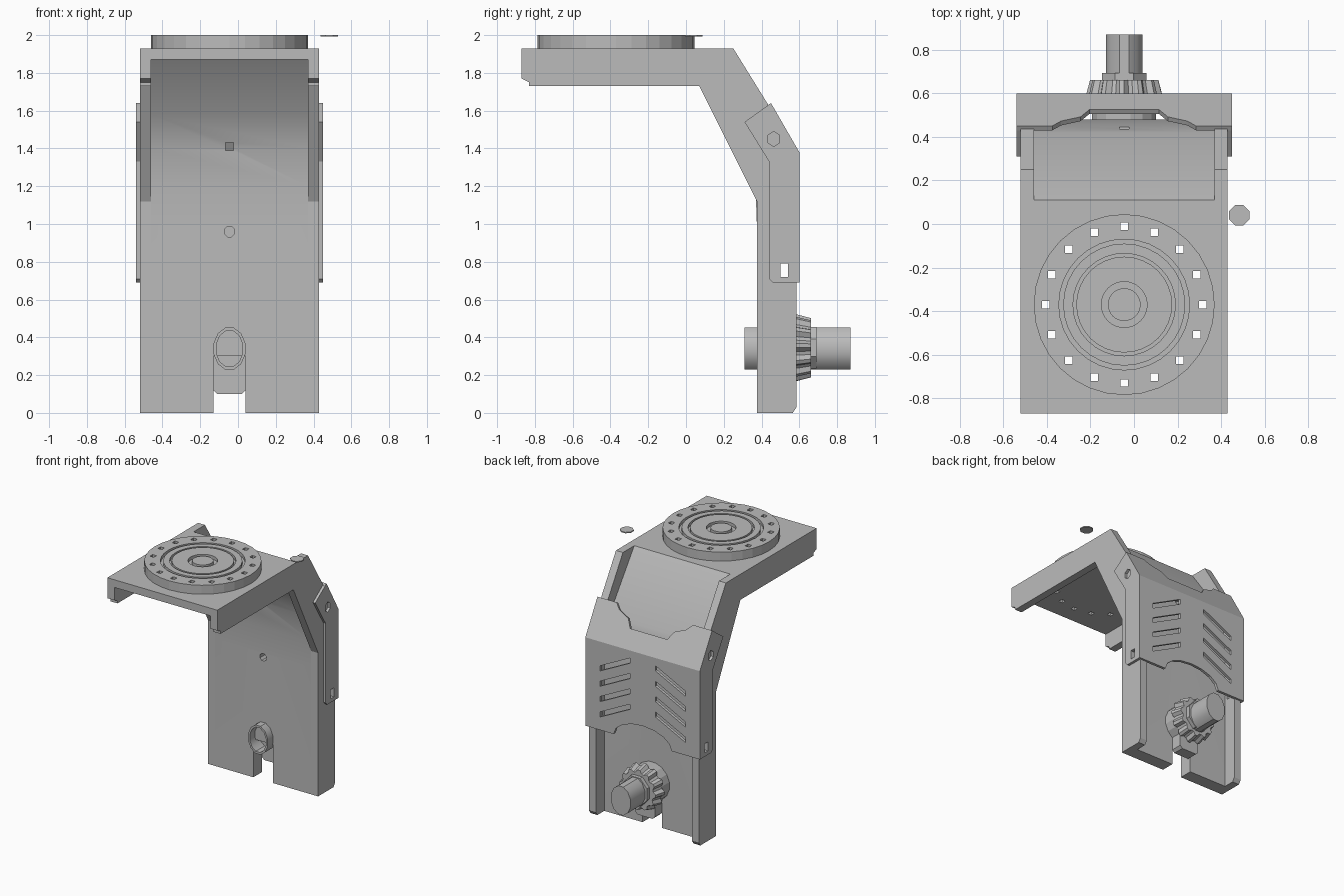
import bpy, bmesh, math
from mathutils import Vector

cube = bpy.data.objects.get("Cube")
if cube:
    bpy.data.objects.remove(cube, do_unlink=True)

grey = bpy.data.materials.new("plain_grey")
grey.use_nodes = True
grey.diffuse_color = (0.5, 0.5, 0.5, 1)
grey.node_tree.nodes["Principled BSDF"].inputs["Base Color"].default_value = (0.5, 0.5, 0.5, 1)

CX = -0.045            # middle of the bracket
XL, XR = -0.52, 0.43   # outer side faces
WALL = 0.06


def prism(bm, pts, offset, taper=1.0):
    """Extrude a planar outline by an offset, optionally scaling the far end."""
    face = bm.faces.new([bm.verts.new(p) for p in pts])
    ext = bmesh.ops.extrude_face_region(bm, geom=[face])
    far = [v for v in ext["geom"] if isinstance(v, bmesh.types.BMVert)]
    mid = sum((v.co for v in far), Vector()) / len(far)
    for v in far:
        v.co = mid + (v.co - mid) * taper + Vector(offset)


def finish(bm, name):
    bmesh.ops.recalc_face_normals(bm, faces=bm.faces)
    mesh = bpy.data.meshes.new(name)
    bm.to_mesh(mesh)
    bm.free()
    mesh.materials.append(grey)
    obj = bpy.data.objects.new(name, mesh)
    bpy.context.collection.objects.link(obj)
    return obj


def make(name, *solids):
    bm = bmesh.new()
    for solid in solids:
        prism(bm, *solid)
    return finish(bm, name)


def side(pts, x, width):
    """Side outline (y, z) extruded along x."""
    return [(x, y, z) for y, z in pts], (width, 0, 0)


def front(pts, y, depth, taper=1.0):
    """Front outline (x, z) extruded along y."""
    return [(x, y, z) for x, z in pts], (0, depth, 0), taper


def oval(cx, cz, rx, rz, n):
    return [(cx + rx * math.cos(math.tau * (i + 0.5) / n),
             cz + rz * math.sin(math.tau * (i + 0.5) / n)) for i in range(n)]


def rect(x0, x1, z0, z1):
    return [(x0, z0), (x1, z0), (x1, z1), (x0, z1)]


def cut(obj, *solids):
    cutter = make("cutter", *solids)
    cutter.hide_render = True
    mod = obj.modifiers.new("cut", "BOOLEAN")
    mod.operation, mod.solver, mod.object = "DIFFERENCE", "EXACT", cutter
    bpy.context.view_layer.objects.active = obj
    bpy.ops.object.modifier_apply(modifier=mod.name)
    bpy.data.objects.remove(cutter, do_unlink=True)


def lathe(name, profile, cx, cy, n):
    """Spin an (r, z) profile about a vertical axis; both ends lie on the axis."""
    bm = bmesh.new()
    rings = [[bm.verts.new((cx + r * math.cos(math.tau * i / n), cy + r * math.sin(math.tau * i / n), z))
              for i in range(n)] for r, z in profile]
    for a, b in zip(rings, rings[1:]):
        for i in range(n):
            j = (i + 1) % n
            bm.faces.new((a[i], a[j], b[j], b[i]))
    bm.faces.new(rings[0])
    bm.faces.new(rings[-1])
    return finish(bm, name)


# Side flanges
flange = [(-0.87, 1.93), (0.25, 1.93), (0.585, 1.39), (0.585, 0.03), (0.565, 0), (0.375, 0),
          (0.375, 1.12), (0.085, 1.70), (0.07, 1.73), (-0.83, 1.73), (-0.83, 1.75), (-0.87, 1.77)]
side_holes = [side(rect(0.50, 0.54, 0.72, 0.79), -1, 2)]
flanges = make("side_flanges", side(flange, XL, WALL), side(flange, XR - WALL, WALL))
cut(flanges, *side_holes)

# Web joining the flanges: shelf, bend and back wall
web_outline = [(-0.87, 1.93), (0.11, 1.93), (0.42, 1.50), (0.46, 1.33), (0.48, 1.1), (0.48, 0),
               (0.375, 0), (0.375, 1.0), (0.368, 1.2), (0.345, 1.4), (0.28, 1.58),
               (0.06, 1.87), (-0.87, 1.87)]
web = make("bracket_web", side(web_outline, XL + WALL, XR - XL - 2 * WALL))
DISC_Y = -0.37
hole_spots = [(CX + 0.36 * math.cos(math.tau * i / 16), DISC_Y + 0.36 * math.sin(math.tau * i / 16))
              for i in range(16)]
disc_holes = [([(x, y, 1.8) for x, y in oval(hx, hy, 0.024, 0.024, 4)], (0, 0, 0.4))
              for hx, hy in hole_spots]
cut(web, front(rect(CX - 0.085, CX + 0.085, -0.1, 0.3), 0.3, 0.25),
    front(oval(CX, 0.96, 0.03, 0.03, 8), 0.3, 0.25),
    front(oval(CX, 1.41, 0.03, 0.03, 4), 0.2, 0.4), *disc_holes)

# Turntable with concentric grooves and a ring of holes
profile = [(0.415, 1.93), (0.415, 2.0)]
for outer, inner in ((0.30, 0.28), (0.235, 0.22), (0.105, 0.075)):
    profile += [(outer, 2.0), (outer, 1.975), (inner, 1.975), (inner, 2.0)]
profile += [(0.03, 2.0)]
turntable = lathe("turntable", profile, CX, DISC_Y, 32)
cut(turntable, *disc_holes)

# Rear guard: side cheeks
cheek = [(0.44, 0.71), (0.46, 0.69), (0.6, 0.69), (0.6, 1.38), (0.45, 1.64), (0.31, 1.54), (0.44, 1.33)]
cheeks = make("guard_cheeks", side(cheek, -0.54, 0.022), side(cheek, XR - 0.002, 0.022))
cut(cheeks, side(oval(0.465, 1.45, 0.035, 0.04, 6), -1, 2), *side_holes)

# Rear guard: back plate with bottom arch and chevron slots
HALF = 0.495
arch = [(CX + 0.25 * math.cos(a), 0.69 + 0.13 * math.sin(a))
        for a in [math.pi * i / 8 for i in range(9)]]
back = [(CX + HALF, 1.38), (CX + HALF, 0.69)] + arch + [(CX - HALF, 0.69), (CX - HALF, 1.38)]
back_plate = make("guard_back", front(back, 0.578, 0.022))
slots = []
for s in (-1, 1):
    for i in range(4):
        z = 0.81 + 0.12 * i
        outer, inner = CX + s * 0.37, CX + s * 0.11
        slots.append(front([(outer, z - 0.02), (inner, z + 0.11), (inner, z + 0.15), (outer, z + 0.02)],
                           0.5, 0.2))
cut(back_plate, *slots)

# Rear guard: sloping top plate with a central notch
low, high = Vector((0, 0.6, 1.38)), Vector((0, 0.45, 1.64))
half_notch = [(HALF, 0), (HALF, 1), (0.33, 1), (0.29, 0.85), (0.2, 0.72), (0.16, 0.5)]
outline = half_notch + [(-x, t) for x, t in reversed(half_notch)]
make("guard_slope", ([low.lerp(high, t) + Vector((CX + x, 0, 0)) for x, t in outline],
                     (0, -0.02, -0.012)))

# Axle, front collar and drive gear
AZ = 0.345
axle = make("axle", front(oval(CX, AZ - 0.005, 0.087, 0.115, 12), 0.31, 0.56))
cut(axle, front(oval(CX, AZ - 0.005, 0.072, 0.098, 12), 0.2, 0.22))
teeth = []
for i in range(48):
    r = 0.178 if i % 4 < 2 else 0.155
    a = math.tau * i / 48
    teeth.append((CX + r * math.cos(a), AZ + r * math.sin(a)))
make("drive_gear", front(teeth, 0.58, 0.082, 0.88),
     front(oval(CX, AZ, 0.15, 0.15, 16), 0.48, 0.1),
     front(oval(CX, AZ, 0.11, 0.12, 8), 0.662, 0.03))
make("gear_rest", front([(CX - 0.085, 0.25), (CX - 0.085, 0.12), (CX - 0.065, 0.1),
                         (CX + 0.065, 0.1), (CX + 0.085, 0.12), (CX + 0.085, 0.25)], 0.48, 0.09))

# Small loose washer beside the shelf
make("loose_washer", ([(x, y, 1.992) for x, y in oval(0.483, 0.04, 0.05, 0.05, 8)], (0, 0, 0.008)))

# Soften only the gentle bends
for obj in (web, axle):
    bpy.ops.object.select_all(action="DESELECT")
    obj.select_set(True)
    bpy.context.view_layer.objects.active = obj
    bpy.ops.object.shade_smooth_by_angle(angle=math.radians(32))
